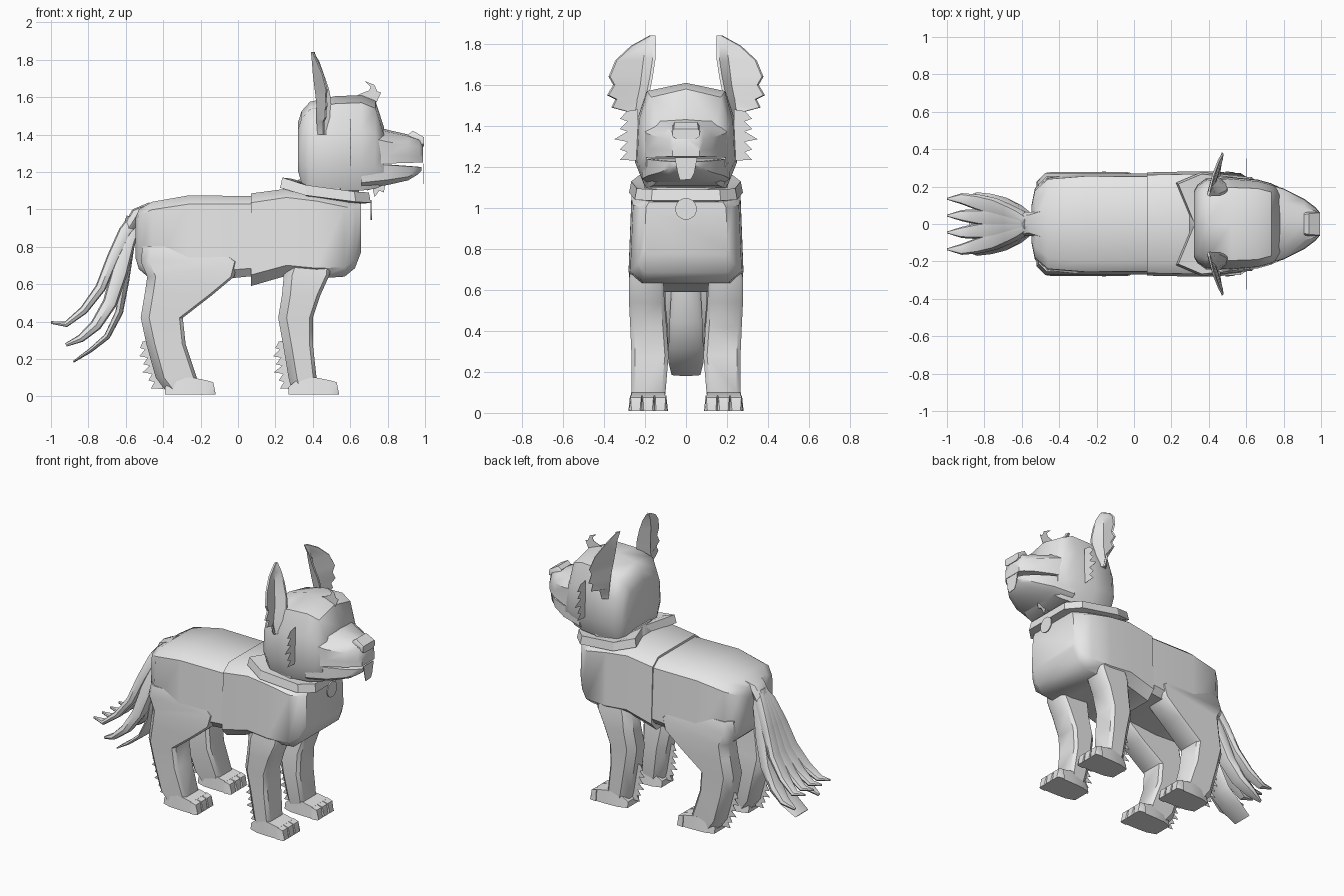
import bpy, bmesh, math
from mathutils import Vector

grey = bpy.data.materials.new("plain_grey")
grey.diffuse_color = (0.8, 0.8, 0.8, 1)


def finish(name, bm, angle):
    bmesh.ops.recalc_face_normals(bm, faces=bm.faces[:])
    me = bpy.data.meshes.new(name)
    bm.to_mesh(me)
    bm.free()
    me.materials.append(grey)
    ob = bpy.data.objects.new(name, me)
    bpy.context.collection.objects.link(ob)
    bpy.ops.object.select_all(action='DESELECT')
    ob.select_set(True)
    bpy.context.view_layer.objects.active = ob
    bpy.ops.object.shade_smooth_by_angle(angle=math.radians(angle))
    return ob


def loft(name, rings, angle=40):
    """Skin a row of equal-sized point rings and cap both ends."""
    bm = bmesh.new()
    vr = [[bm.verts.new(p) for p in r] for r in rings]
    n = len(vr[0])
    for a, b in zip(vr, vr[1:]):
        for i in range(n):
            j = (i + 1) % n
            bm.faces.new((a[i], a[j], b[j], b[i]))
    bm.faces.new(vr[0])
    bm.faces.new(vr[-1][::-1])
    return finish(name, bm, angle)


def plate(name, pts, push):
    """Solid made from an outline pushed along a vector."""
    push = Vector(push)
    return loft(name, [[Vector(p) - push / 2 for p in pts], [Vector(p) + push / 2 for p in pts]])


def section(x, zt, zb, wt, w, wb, peak=0.0, hi=0.2, lo=0.75, up=1.0):
    """Symmetric cross-section at x: ridge, shoulder, side and bottom."""
    h = zt - zb
    half = [(wt, zt - peak), (w * up, zt - peak - hi * h), (w, zt - lo * h), (wb, zb)]
    ring = [(x, 0, zt)] + [(x, y, z) for y, z in half]
    return ring + [(x, -y, z) for y, z in reversed(half)]


# Trunk: hindquarters and a slightly larger chest shell
loft("hind_body", [section(*s, hi=.1, lo=.9, up=.94) for s in [
    (-.548, .95, .74, .06, .1, .08), (-.53, 1.0, .68, .12, .19, .15),
    (-.46, 1.04, .62, .18, .255, .2), (-.26, 1.075, .61, .2, .272, .23),
    (.1, 1.07, .645, .2, .27, .24)]])
loft("chest", [section(*s, hi=.1, lo=.88, up=.95) for s in [
    (.07, 1.085, .59, .2, .276, .22), (.26, 1.11, .645, .2, .28, .22),
    (.42, 1.09, .63, .2, .28, .22), (.57, 1.055, .64, .2, .272, .21),
    (.625, 1.04, .685, .19, .235, .2), (.658, 1.03, .77, .18, .205, .19)]])

# Neck
loft("neck", [[(cx + rx * math.cos(a), ry * math.sin(a), z)
               for a in [math.pi / 8 + i * math.pi / 4 for i in range(8)]]
              for z, cx, rx, ry in [(1.04, .47, .2, .22), (1.1, .47, .19, .22), (1.16, .49, .18, .22)]])

# Collar: flat tilted band raised and notched at the nape, with a round tag
outline = [(.71, .17, 1.035), (.63, .25, 1.04), (.36, .278, 1.075), (.225, .22, 1.115), (.315, 0, 1.095)]
inward = [(-.05, -.03), (-.04, -.05), (.01, -.055), (.06, -.03), (.05, 0)]
outline += [(x, -y, z) for x, y, z in reversed(outline[:4])]
inward += [(x, -y) for x, y in reversed(inward[:4])]


def collar_ring(k, dz):
    return [(x + dx * k, y + dy * k, z + dz) for (x, y, z), (dx, dy) in zip(outline, inward)]


loft("collar", [collar_ring(.9, -.005), collar_ring(0, 0), collar_ring(.2, .055), collar_ring(.9, .05)], 25)
loft("collar_tag", [[(x, .053 * math.cos(i * math.pi / 8), .995 + .053 * math.sin(i * math.pi / 8))
                     for i in range(16)] for x in (.709, .717)])

# Head, muzzle, jaw
loft("head", [section(*s, peak=.04, hi=.28, up=.96) for s in [
    (.322, 1.47, 1.2, .14, .18, .15), (.34, 1.525, 1.14, .16, .21, .17), (.385, 1.575, 1.115, .19, .243, .2),
    (.52, 1.605, 1.1, .195, .25, .2), (.66, 1.61, 1.1, .19, .238, .18),
    (.735, 1.58, 1.11, .17, .217, .16), (.78, 1.44, 1.13, .15, .195, .14)]])
loft("muzzle", [section(*s, peak=.01, hi=.3) for s in [
    (.72, 1.45, 1.245, .15, .21, .213), (.8, 1.425, 1.245, .115, .187, .19),
    (.91, 1.4, 1.248, .085, .13, .135), (.97, 1.38, 1.25, .07, .085, .09),
    (.99, 1.34, 1.25, .058, .066, .066)]])
loft("lower_jaw", [section(*s, hi=.03) for s in [
    (.66, 1.24, 1.11, .19, .215, .17), (.8, 1.24, 1.13, .17, .185, .14),
    (.91, 1.232, 1.155, .11, .125, .085), (.96, 1.228, 1.185, .07, .08, .05),
    (.98, 1.226, 1.205, .045, .05, .04)]])
loft("nose", [section(*s) for s in [
    (.91, 1.4, 1.34, .05, .06, .05), (.935, 1.42, 1.335, .055, .065, .05),
    (.995, 1.385, 1.335, .06, .065, .045)]])
plate("tongue", [(.991, y, z) for y, z in [
    (-.055, 1.245), (.055, 1.245), (.04, 1.17), (.025, 1.14), (-.03, 1.135), (-.04, 1.17)]], (.004, 0, 0))


def tuft(name, start, end, depth, teeth, droop, push):
    """Thin fur card: straight root edge and drooping saw-tooth edge."""
    a, b = Vector(start), Vector(end)
    out, drop = Vector(depth), Vector(droop)
    pts = [a, b]
    for i in range(teeth, 0, -1):
        t = (i - .5) / teeth
        size = .65 + .35 * math.sin(t * math.pi) * (1 if i % 2 else .4)
        pts.append(a.lerp(b, (i - .15) / teeth) + out * .45)
        pts.append(a.lerp(b, t) + out * size + drop)
    return plate(name, pts, push)


# Crown and chin tufts
plate("crown_tuft", [(x, 0, z) for x, z in [
    (.6, 1.59), (.66, 1.62), (.7, 1.635), (.71, 1.655), (.68, 1.685), (.73, 1.665),
    (.745, 1.63), (.765, 1.625), (.74, 1.57)]], (0, .002, 0))
plate("chin_tuft", [(x, 0, z) for x, z in [
    (.66, 1.14), (.69, 1.1), (.72, 1.11), (.73, 1.065), (.755, 1.1), (.78, 1.09), (.79, 1.16)]], (0, .002, 0))


def leg(name, rows, s):
    c, b = .018, .045
    rings = []
    for z, x0, x1, y0, y1 in rows:
        pts = [(x0 + b, y0), (x1 - c, y0), (x1, y0 + c), (x1, y1 - c),
               (x1 - c, y1), (x0 + b, y1), (x0, y1 - b), (x0, y0 + b)]
        rings.append([(x, s * y, z) for x, y in pts])
    loft(name, rings, 44)


def foot(name, heel, s):
    def quad(x, zt, y0, y1):
        return [(heel + x, s * y0, .01), (heel + x, s * y1, .01),
                (heel + x, s * (y1 - .008), zt), (heel + x, s * (y0 + .008), zt)]
    loft(name, [quad(0, .05, .12, .25), quad(.06, .1, .1, .27),
                quad(.15, .1, .095, .275), quad(.225, .085, .095, .275)])
    for i in range(3):
        y0 = .095 + i * .06
        loft(name + "_toe_%d" % (i + 1), [quad(.22, .086, y0 - .007, y0 + .066),
                                         quad(.258, .075, y0 - .004, y0 + .063),
                                         quad(.27, .015, y0 + .001, y0 + .059)])


def ear(name, rows, s):
    """Folded cup: an inner wall running forward and a flap running outward."""
    loft(name, [[(xf, s * yi, z), (xb, s * yf, z), (xo, s * yo, z), (xo + .008, s * (yo - .008), z),
                 (xb + .022, s * (yf + .018), z), (xf, s * (yi + .014), z)]
                for z, yi, yf, yo, xb, xf, xo in rows], 35)


for s, side in ((1, "left"), (-1, "right")):
    # Legs with feet and fur behind the ankles
    leg("front_leg_" + side, [(.75, .28, .5, .12, .262), (.65, .245, .49, .11, .278),
                              (.54, .235, .44, .105, .278), (.42, .215, .4, .095, .272), (.28, .24, .4, .085, .266),
                              (.1, .27, .42, .1, .265), (.02, .29, .4, .11, .26)], s)
    leg("hind_leg_" + side, [(.8, -.51, -.1, .13, .255), (.72, -.52, .0, .11, .273),
                             (.64, -.485, -.02, .1, .278), (.54, -.5, -.14, .1, .276),
                             (.42, -.52, -.295, .09, .272), (.28, -.49, -.28, .085, .266),
                             (.1, -.44, -.22, .1, .265), (.02, -.38, -.24, .11, .26)], s)
    foot("front_foot_" + side, .27, s)
    foot("hind_foot_" + side, -.39, s)
    tuft("front_leg_fur_" + side, (.29, s * .18, .04), (.255, s * .18, .3),
         (-.085, 0, 0), 6, (0, 0, -.02), (0, .002, 0))
    tuft("hind_leg_fur_" + side, (-.4, s * .18, .04), (-.475, s * .18, .3),
         (-.08, 0, 0), 6, (0, 0, -.02), (0, .002, 0))
    # Ears leaning back, with a ragged outer edge
    ear("ear_" + side, [(1.4, .22, .235, .262, .425, .48, .455), (1.47, .205, .23, .29, .42, .49, .455),
                        (1.49, .2, .225, .365, .42, .495, .465), (1.53, .185, .22, .345, .42, .5, .465),
                        (1.55, .18, .215, .385, .42, .5, .47), (1.6, .17, .205, .355, .415, .495, .468),
                        (1.64, .162, .2, .378, .41, .487, .47), (1.72, .15, .19, .345, .4, .46, .45),
                        (1.79, .15, .18, .27, .395, .435, .42), (1.84, .148, .155, .18, .39, .405, .398)], s)
    # Cheek fur below and ahead of each ear
    tuft("cheek_fur_" + side, (.6, s * .235, 1.23), (.6, s * .235, 1.48),
         (0, s * .115, 0), 5, (0, 0, -.02), (.002, 0, 0))


def strand(name, path, widths, y_end, thick):
    """Tail lock: flattened tapering tube along an x-z path, fanning out to y_end."""
    rings, n = [], len(path)
    for i, (x, z) in enumerate(path):
        a, b = Vector(path[max(i - 1, 0)]), Vector(path[min(i + 1, n - 1)])
        d = (b - a).normalized()
        nx, nz = -d.y, d.x
        y = y_end * min(1, i / (n - 2)) ** .8
        w, t = widths[i], thick * (1 - .8 * (i / (n - 1)) ** 2)
        rings.append([(x + nx * t * v, y + w * u, z + nz * t * v) for u, v in
                      [(-1, 0), (-.75, .8), (0, 1), (.75, .8), (1, 0), (.75, -.8), (0, -1), (-.75, -.8)]])
    loft(name, rings, 45)


# Tail: root plus upper, outer and lower layers of locks
strand("tail_root", [(-.46, 1.0), (-.54, .97), (-.59, .89), (-.63, .8), (-.665, .68)],
       [.1, .065, .065, .085, .1], 0, .04)
for k, y in enumerate((-.135, -.045, .045, .135)):
    strand("tail_upper_lock_%d" % (k + 1), [(-.54, .965), (-.605, .88), (-.67, .74), (-.735, .58), (-.825, .46),
                                           (-.92, .385), (-1.0, .395)],
           [.03, .04, .045, .048, .044, .03, .005], y, .035)
for k, y in enumerate((-.13, .13)):
    strand("tail_outer_lock_%d" % (k + 1), [(-.55, .95), (-.595, .83), (-.635, .66), (-.685, .5), (-.76, .38),
                                           (-.84, .31), (-.92, .275)],
           [.03, .04, .05, .055, .052, .04, .008], y, .048)
strand("tail_lower_lock", [(-.545, .94), (-.58, .8), (-.605, .62), (-.635, .45), (-.7, .32), (-.79, .245), (-.88, .185)],
       [.04, .055, .07, .08, .085, .085, .07], 0, .026)
